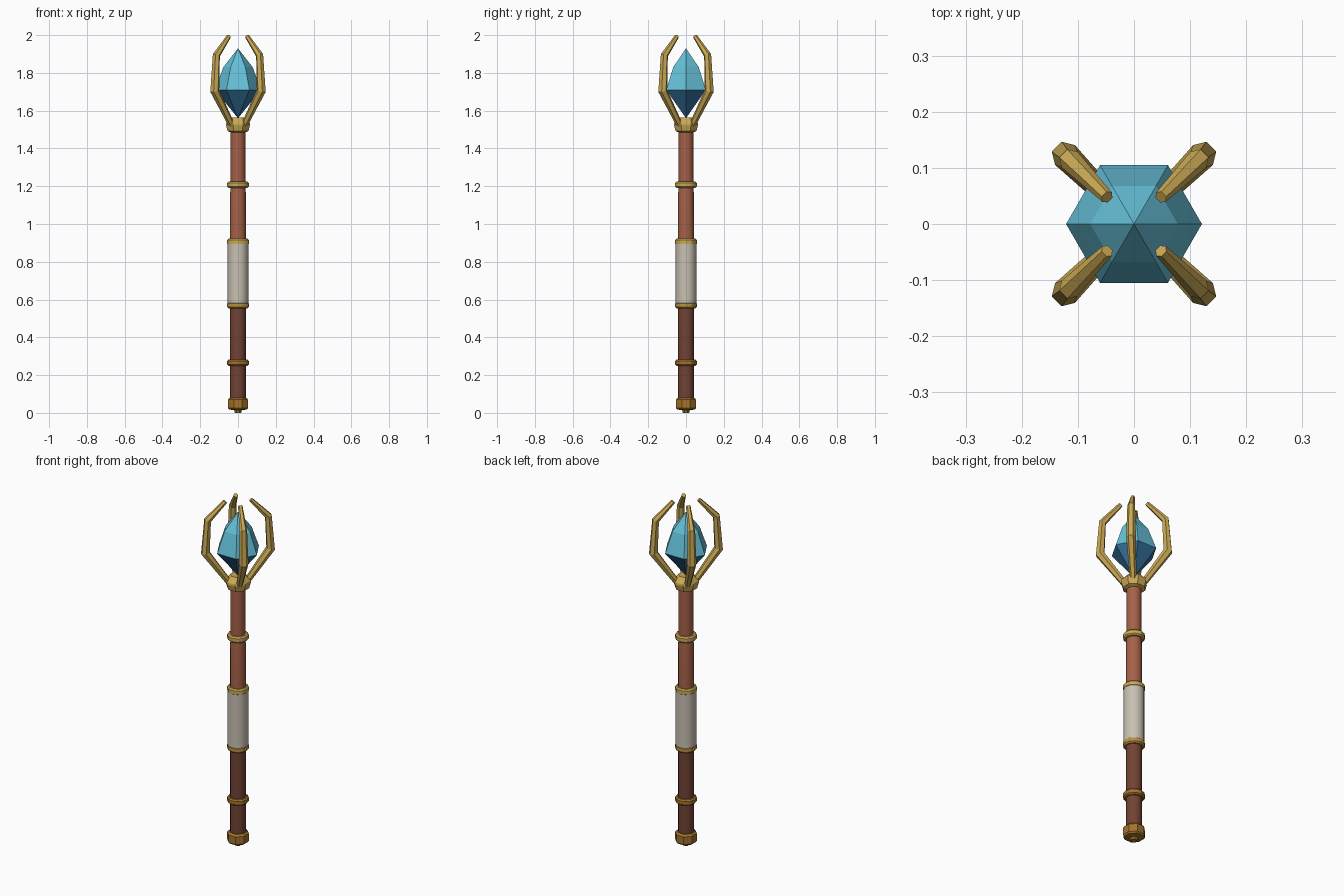
import bpy, bmesh
from math import pi, cos, sin, radians
from mathutils import Vector

cube = bpy.data.objects.get("Cube")
if cube:
    bpy.data.objects.remove(cube, do_unlink=True)


def material(name, r, g, b):
    m = bpy.data.materials.new(name)
    m.use_nodes = True
    m.diffuse_color = (r, g, b, 1)
    m.node_tree.nodes["Principled BSDF"].inputs["Base Color"].default_value = (r, g, b, 1)
    return m


GOLD = material("gold", 0.60, 0.40, 0.09)
OLD_GOLD = material("old gold", 0.50, 0.28, 0.05)
BRONZE = material("bronze", 0.37, 0.17, 0.025)
RED_WOOD = material("red wood", 0.38, 0.12, 0.065)
DARK_WOOD = material("dark wood", 0.17, 0.055, 0.035)
LINEN = material("linen wrap", 0.58, 0.53, 0.45)
CRYSTAL = material("light crystal", 0.13, 0.52, 0.68)
DEEP_CRYSTAL = material("deep crystal", 0.035, 0.17, 0.34)


def skin(name, rings, mats, smooth=0):
    """Join equal rings of points into a closed skin with capped ends."""
    bm = bmesh.new()
    loops = [[bm.verts.new(p) for p in ring] for ring in rings]
    n = len(loops[0])
    for lower, upper in zip(loops, loops[1:]):
        for i in range(n):
            j = (i + 1) % n
            bm.faces.new((lower[i], lower[j], upper[j], upper[i]))
    bm.faces.new(loops[0][::-1])
    bm.faces.new(loops[-1])
    bmesh.ops.remove_doubles(bm, verts=bm.verts, dist=0.0005)
    bmesh.ops.recalc_face_normals(bm, faces=bm.faces)
    mesh = bpy.data.meshes.new(name)
    bm.to_mesh(mesh)
    bm.free()
    for m in mats:
        mesh.materials.append(m)
    obj = bpy.data.objects.new(name, mesh)
    bpy.context.collection.objects.link(obj)
    if smooth:
        bpy.ops.object.select_all(action="DESELECT")
        obj.select_set(True)
        bpy.context.view_layer.objects.active = obj
        bpy.ops.object.shade_smooth_by_angle(angle=radians(smooth))
    return obj


def lathe(name, profile, sides, mats, turn=0.0, smooth=0):
    """Turn (radius, height) pairs about the z axis."""
    angles = [turn + 2 * pi * i / sides for i in range(sides)]
    rings = [[(r * cos(a), r * sin(a), z) for a in angles] for r, z in profile]
    return skin(name, rings, mats, smooth)


# Shaft and hand wrap
lathe("lower_shaft", [(0.042, 0.05), (0.043, 0.58)], 12, [DARK_WOOD], smooth=40)
lathe("grip_wrap", [(0.055, 0.57), (0.055, 0.90)], 12, [LINEN], smooth=40)
lathe("middle_shaft", [(0.043, 0.89), (0.042, 1.15), (0.039, 1.21)], 12, [RED_WOOD], smooth=40)
lathe("upper_shaft", [(0.039, 1.20), (0.039, 1.50)], 12, [RED_WOOD], smooth=40)

# Chamfered bands around the shaft
bands = [("lower_band", 0.265, BRONZE), ("grip_bottom_band", 0.57, OLD_GOLD),
         ("grip_top_band", 0.905, GOLD), ("upper_band", 1.208, GOLD)]
for name, z, mat in bands:
    lathe(name, [(0.050, z - 0.017), (0.057, z - 0.010), (0.057, z + 0.010),
                 (0.050, z + 0.017)], 12, [mat], smooth=30)

# Pommel
lathe("pommel", [(0.018, 0.0), (0.022, 0.014), (0.050, 0.018), (0.058, 0.026),
                 (0.058, 0.070), (0.048, 0.080)], 8, [BRONZE], turn=pi / 8)

# Collar under the crystal
lathe("collar", [(0.042, 1.485), (0.060, 1.492), (0.069, 1.525), (0.067, 1.536),
                 (0.040, 1.565)], 8, [GOLD], turn=pi / 8)

# Crystal: light above its girdle, deep below
crystal = lathe("crystal", [(0.0, 1.56), (0.121, 1.71), (0.078, 1.83), (0.0, 1.93)],
                6, [CRYSTAL, DEEP_CRYSTAL])
for face in crystal.data.polygons:
    face.material_index = int(face.center.z < 1.71)

# Four claws: (distance from axis, height, thickness)
claw_path = [(0.045, 1.520, 0.017), (0.174, 1.705, 0.025),
             (0.162, 1.893, 0.020), (0.068, 1.994, 0.012)]


def claw(name, angle):
    out = Vector((cos(angle), sin(angle), 0))
    side = Vector((-sin(angle), cos(angle), 0))
    points = [out * r + Vector((0, 0, z)) for r, z, _ in claw_path]
    rings = []
    for i, p in enumerate(points):
        before = (p - points[max(i - 1, 0)]).normalized()
        after = (points[min(i + 1, len(points) - 1)] - p).normalized()
        across = side.cross(before + after).normalized()
        radius = claw_path[i][2]
        rings.append([p + radius * (across * cos(a) + side * sin(a))
                      for a in [pi / 6 + k * pi / 3 for k in range(6)]])
    skin(name, rings, [GOLD])


for k, name in enumerate(("back_left", "back_right", "front_right", "front_left")):
    claw(name + "_claw", pi / 4 + k * pi / 2)
